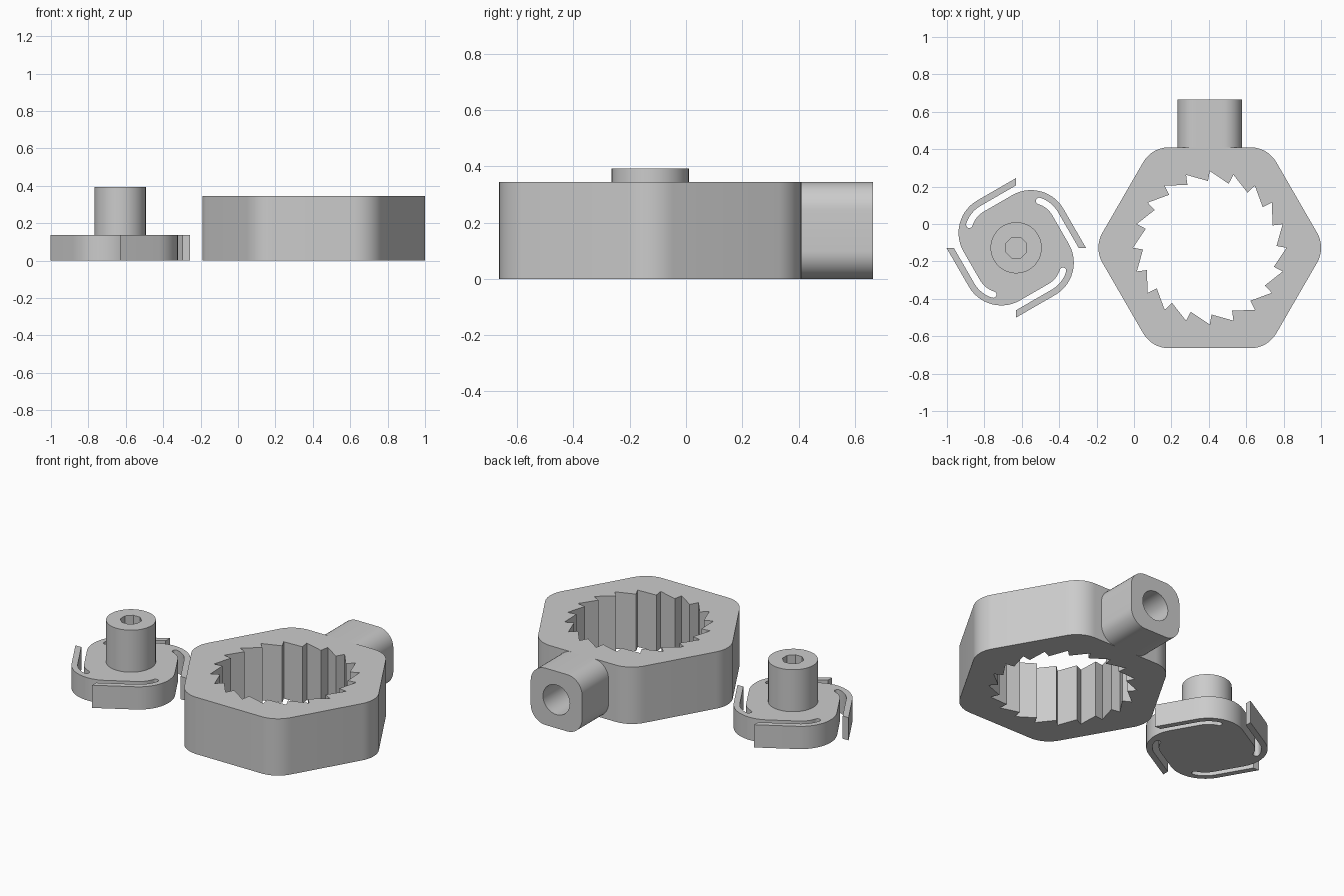
import bpy, bmesh
from math import cos, sin, tan, radians, pi
from mathutils import Matrix, Vector

cube = bpy.data.objects.get("Cube")
if cube:
    bpy.data.objects.remove(cube, do_unlink=True)

grey = bpy.data.materials.new("plain grey")
grey.use_nodes = True
GREY = (0.6, 0.6, 0.6, 1)
grey.diffuse_color = GREY
grey.node_tree.nodes["Principled BSDF"].inputs["Base Color"].default_value = GREY


def arc(cx, cy, r, start, end, steps):
    """Points on an arc, angles in degrees."""
    angles = [radians(start + (end - start) * i / steps) for i in range(steps + 1)]
    return [(cx + r * cos(a), cy + r * sin(a)) for a in angles]


def rounded_polygon(sides, apothem, r, turn, steps):
    """Regular polygon outline with rounded corners."""
    pts = []
    reach = (apothem - r) / cos(pi / sides)
    half = 180 / sides
    for i in range(sides):
        a = turn + i * 360 / sides
        cx, cy = reach * cos(radians(a)), reach * sin(radians(a))
        pts += arc(cx, cy, r, a - half, a + half, steps)
    return pts


def circle(r, sides, turn=0):
    return arc(0, 0, r, turn, turn + 360, sides)[:-1]


def prism(name, outline, bottom, top, matrix):
    """Extrude an outline along local z, then place it."""
    bm = bmesh.new()
    face = bm.faces.new([bm.verts.new((x, y, bottom)) for x, y in outline])
    ext = bmesh.ops.extrude_face_region(bm, geom=[face])["geom"]
    moved = [v for v in ext if isinstance(v, bmesh.types.BMVert)]
    bmesh.ops.translate(bm, verts=moved, vec=(0, 0, top - bottom))
    bmesh.ops.transform(bm, matrix=matrix, verts=bm.verts)
    bmesh.ops.recalc_face_normals(bm, faces=bm.faces)
    mesh = bpy.data.meshes.new(name)
    bm.to_mesh(mesh)
    bm.free()
    mesh.materials.append(grey)
    obj = bpy.data.objects.new(name, mesh)
    bpy.context.collection.objects.link(obj)
    return obj


def activate(obj):
    bpy.ops.object.select_all(action="DESELECT")
    obj.select_set(True)
    bpy.context.view_layer.objects.active = obj


def cut(obj, cutter):
    """Subtract a cutter and discard it."""
    mod = obj.modifiers.new("cut", "BOOLEAN")
    mod.operation = "DIFFERENCE"
    mod.solver = "EXACT"
    mod.object = cutter
    activate(obj)
    bpy.ops.object.modifier_apply(modifier=mod.name)
    bpy.data.objects.remove(cutter, do_unlink=True)


def smooth(obj):
    activate(obj)
    bpy.ops.object.shade_smooth_by_angle(angle=radians(30))


# Hexagonal housing with a ring of ratchet teeth inside
HOUSING_H = 0.345
at_housing = Matrix.Translation((0.405, -0.127, 0))
housing = prism("ratchet_housing", rounded_polygon(6, 0.537, 0.16, 0, 10),
                0, HOUSING_H, at_housing)
TEETH = 20
tooth_ring = []
for i in range(TEETH):
    a = radians(90 - i * 360 / TEETH)
    lead = a + radians(1.5)
    tooth_ring += [(0.357 * cos(lead), 0.357 * sin(lead)), (0.41 * cos(a), 0.41 * sin(a))]
cut(housing, prism("tooth_cutter", tooth_ring, -0.1, 0.5, at_housing))
smooth(housing)

# Rounded square handle socket on the back of the housing
at_socket = Matrix.Translation((0.405, 0.41, HOUSING_H / 2)) @ Matrix.Rotation(-pi / 2, 4, "X")
socket = prism("handle_socket", rounded_polygon(4, HOUSING_H / 2, 0.1, 45, 10),
               0, 0.255, at_socket)
cut(socket, prism("socket_cutter", circle(0.09, 40), -0.1, 0.4, at_socket))
smooth(socket)

# Pawl wheel: four springy arms split from a rounded square core by thin slots
EDGE, ARM, SLOT, R = 0.323, 0.034, 0.035, 0.2
cx, cy = R - (EDGE - ARM - SLOT), EDGE - R
END = 133
mid = R - ARM - SLOT / 2
cap = (cx + mid * cos(radians(END)), cy + mid * sin(radians(END)))
tip = tan(radians(30))
quarter = arc(cx, cy, R, 180, 90, 14)
quarter += [(EDGE * tip, EDGE), ((EDGE - ARM) * tip, EDGE - ARM)]
quarter += arc(cx, cy, R - ARM, 90, END, 8)
quarter += arc(*cap, SLOT / 2, END, END + 180, 8)[1:-1]
quarter += arc(cx, cy, R - ARM - SLOT, END, 90, 8)
wheel_outline = []
for i in range(4):
    turn = Matrix.Rotation(radians(30 - 90 * i), 2)
    wheel_outline += [tuple(turn @ Vector(p)) for p in quarter]
at_wheel = Matrix.Translation((-0.63, -0.127, 0))
smooth(prism("pawl_wheel", wheel_outline, 0, 0.138, at_wheel))

# Drive shaft with a blind bit hole in its top
shaft = prism("drive_shaft", circle(0.137, 48), 0.138, 0.393, at_wheel)
cut(shaft, prism("bit_cutter", circle(0.06, 8, 22.5), 0.16, 0.5, at_wheel))
smooth(shaft)
